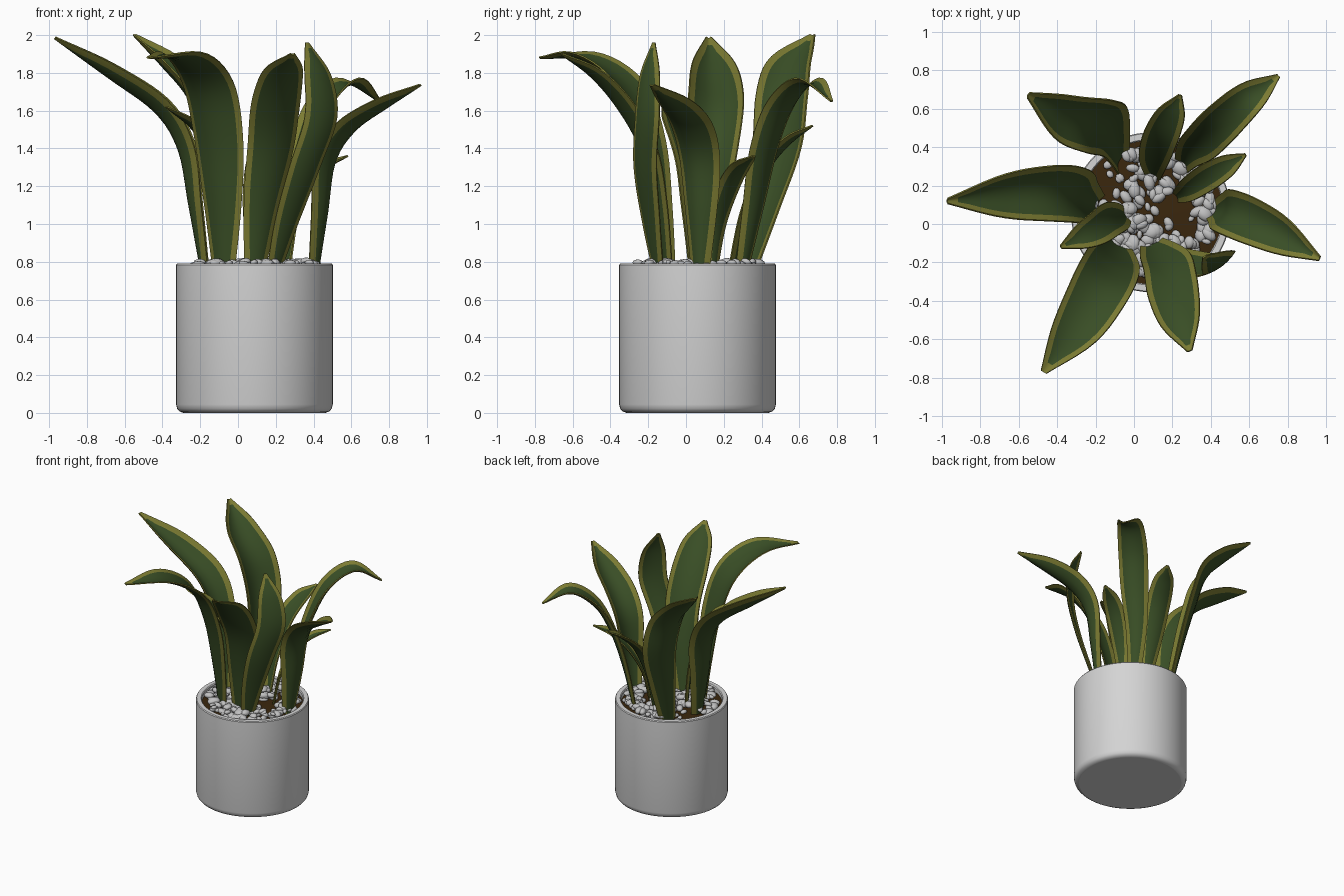
import bpy, bmesh, math, random
from mathutils import Vector, Matrix

if "Cube" in bpy.data.objects:
    bpy.data.objects.remove(bpy.data.objects["Cube"])

random.seed(4)
CX, CY = 0.087, 0.061          # pot axis


def mat(name, rgb):
    m = bpy.data.materials.new(name)
    m.diffuse_color = (*rgb, 1)
    m.use_nodes = True
    m.node_tree.nodes["Principled BSDF"].inputs["Base Color"].default_value = m.diffuse_color
    return m


GREEN = mat("leaf green", (0.041, 0.076, 0.019))
EDGE = mat("leaf edge olive", (0.2, 0.198, 0.032))
WHITE = mat("pot white", (0.66, 0.66, 0.66))
STONE = mat("pebble grey", (0.53, 0.53, 0.53))
SOIL = mat("soil brown", (0.043, 0.02, 0.004))


def finish(bm, name, mats, angle=40, thickness=0):
    me = bpy.data.meshes.new(name)
    bm.to_mesh(me)
    bm.free()
    for m in mats:
        me.materials.append(m)
    ob = bpy.data.objects.new(name, me)
    bpy.context.collection.objects.link(ob)
    bpy.ops.object.select_all(action='DESELECT')
    ob.select_set(True)
    bpy.context.view_layer.objects.active = ob
    if thickness:
        s = ob.modifiers.new("thickness", 'SOLIDIFY')
        s.thickness, s.offset = thickness, 0
        bpy.ops.object.convert(target='MESH')
    bpy.ops.object.shade_smooth_by_angle(angle=math.radians(angle))
    return ob


def lathe(profile, name, m, n=64):
    """Revolve (radius, z) points about the pot axis; end rings are capped."""
    bm = bmesh.new()
    rings = [[bm.verts.new((CX + r * math.cos(2 * math.pi * i / n),
                            CY + r * math.sin(2 * math.pi * i / n), z))
              for i in range(n)] for r, z in profile]
    for a, b in zip(rings, rings[1:]):
        for i in range(n):
            j = (i + 1) % n
            bm.faces.new((a[i], a[j], b[j], b[i]))
    bm.faces.new(rings[0][::-1])
    bm.faces.new(rings[-1])
    return finish(bm, name, [m], 30)


def spline(pts, t):
    """Catmull-Rom value at t in 0..1 for Vector or float points."""
    k = len(pts) - 1
    i = min(int(t * k), k - 1)
    f = t * k - i
    b, c = pts[i], pts[i + 1]
    a = pts[i - 1] if i else b * 2 - c
    d = pts[i + 2] if i + 2 <= k else c * 2 - b
    return (b * 2 + (c - a) * f + (a * 2 - b * 5 + c * 4 - d) * f * f
            + (b * 3 - a - c * 3 + d) * f ** 3) * 0.5


WIDTHS = [0.42, 0.68, 0.9, 1.0, 0.98, 0.76, 0.1]


def leaf(name, width, path, facing=None, cup=0.3, rows=28):
    pts = [Vector(p) for p in path]
    lean = facing or (pts[-1].x - pts[0].x, pts[-1].y - pts[0].y)
    d = Vector((*lean, 0)).normalized()
    side = Vector((0, 0, 1)).cross(d)
    bm = bmesh.new()
    grid = []
    for r in range(rows + 1):
        t = r / rows
        p = spline(pts, t)
        tan = (spline(pts, min(1, t + .02)) - spline(pts, max(0, t - .02))).normalized()
        nor = tan.cross(side).normalized()
        h = width / 2 * spline(WIDTHS, t)
        e = 1 - min(0.028 / h, 0.6)        # constant-width border
        # cupped section, shifted so its middle height stays on the path
        grid.append([bm.verts.new(p + side * (u * h) + nor * (cup * h * (u * u - 0.35)))
                     for u in (-1, -e, -e * .5, 0, e * .5, e, 1)])
    for r in range(rows):
        for c in range(6):
            f = bm.faces.new((grid[r][c], grid[r][c + 1], grid[r + 1][c + 1], grid[r + 1][c]))
            f.material_index = 1 if c in (0, 5) or r >= rows - 1 else 0
    return finish(bm, name, [GREEN, EDGE], 50, 0.008)


# Pot: rounded foot, thin rim, open inside
lathe([(0.375, 0), (0.376, 0), (0.397, 0.008), (0.409, 0.022), (0.415, 0.045), (0.415, 0.783),
       (0.410, 0.79), (0.378, 0.79), (0.372, 0.783), (0.372, 0.70)], "pot", WHITE)

# Soil disc
lathe([(0.373, 0.71), (0.373, 0.75), (0.2, 0.757), (0.02, 0.76)], "soil", SOIL)

# Pebbles, scattered with two bare soil patches
bm = bmesh.new()
placed = 0
while placed < 230:
    a, r = random.uniform(0, 2 * math.pi), 0.335 * math.sqrt(random.random())
    x, y = CX + r * math.cos(a), CY + r * math.sin(a)
    bare = math.hypot(x - 0.21, y - 0.04) < 0.12 or math.hypot(x + 0.17, y - 0.25) < 0.13
    if bare and random.random() < 0.85:
        continue
    s = random.uniform(0.018, 0.04) * (0.7 if bare else 1)
    z = 0.762 + random.uniform(0, 0.035) * (not bare)
    M = (Matrix.Translation((x, y, z))
         @ Matrix.Rotation(random.uniform(0, 6.28), 4, 'Z')
         @ Matrix.Rotation(random.uniform(-.5, .5), 4, 'X')
         @ Matrix.Diagonal((s * 1.25, s * random.uniform(.7, 1.1), s * .7, 1)))
    bmesh.ops.create_icosphere(bm, subdivisions=2, radius=1, matrix=M)
    placed += 1
finish(bm, "pebbles", [STONE], 60)

# Leaves: width and centre line from root to tip
leaf("leaf_left", 0.29, [(-.18, .09, .74), (-.235, .11, 1.1), (-.285, .14, 1.4),
                         (-.41, .16, 1.61), (-.66, .15, 1.79), (-.97, .12, 1.985)], (-1, 0.03), 0.65)
leaf("leaf_front_left", 0.31, [(-.08, -.10, .74), (-.09, -.15, 1.1), (-.115, -.21, 1.45),
                               (-.17, -.32, 1.73), (-.29, -.53, 1.88), (-.47, -.77, 1.88)])
leaf("leaf_front_right", 0.27, [(.09, -.10, .74), (.13, -.15, 1.1), (.18, -.22, 1.4),
                                (.205, -.34, 1.62), (.24, -.49, 1.79), (.29, -.66, 1.9)])
leaf("leaf_right", 0.24, [(.41, .07, .74), (.45, .07, 1.05), (.485, .06, 1.33),
                          (.59, .02, 1.50), (.76, -.06, 1.62), (.965, -.18, 1.735)], None, 0.5)
leaf("leaf_back_left", 0.30, [(-.07, .32, .74), (-.10, .42, 1.1), (-.14, .50, 1.4),
                              (-.22, .525, 1.66), (-.37, .56, 1.84), (-.55, .67, 2.0)], (-.85, .4), 0.5)
leaf("leaf_back_right", 0.21, [(.25, .30, .74), (.29, .37, 1.1), (.36, .43, 1.4),
                               (.45, .52, 1.63), (.59, .65, 1.75), (.75, .77, 1.65)], None, 0.4)
leaf("leaf_upright", 0.21, [(.19, -.15, .74), (.26, -.19, 1.0), (.36, -.225, 1.3),
                            (.445, -.215, 1.56), (.43, -.20, 1.78), (.365, -.17, 1.96)], (.55, -.75), 0.2)
leaf("small_leaf_back", 0.18, [(.10, .24, .74), (.10, .32, 1.05), (.13, .43, 1.3),
                               (.18, .55, 1.44), (.24, .67, 1.52)])
leaf("small_leaf_right", 0.14, [(.22, .14, .74), (.27, .17, 1.0), (.36, .23, 1.19),
                                (.46, .29, 1.30), (.58, .36, 1.36)])
leaf("small_leaf_left", 0.18, [(-.04, .05, .74), (-.07, .04, 1.05), (-.13, .02, 1.32),
                               (-.22, -.04, 1.5), (-.38, -.12, 1.62)])
